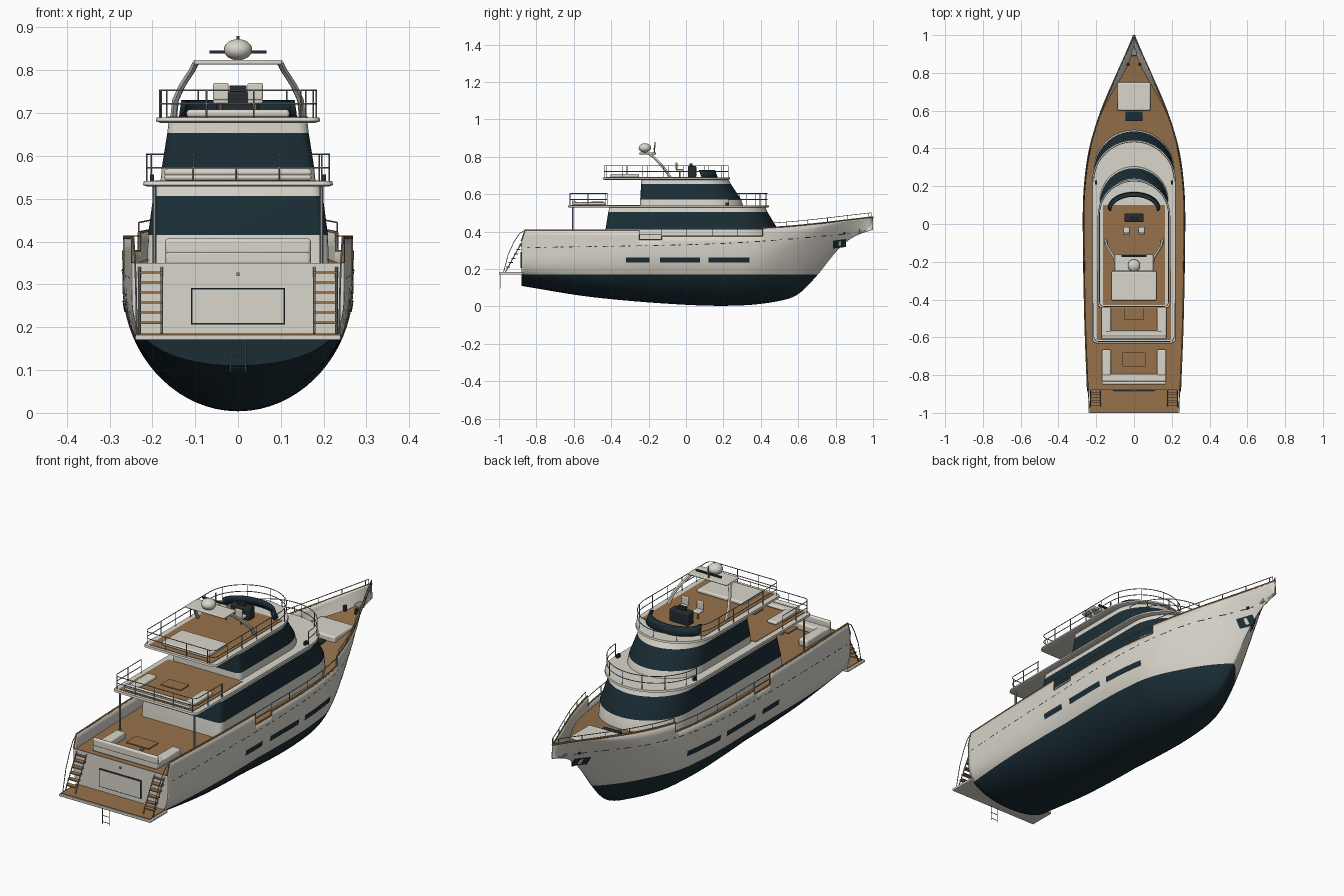
import bpy, bmesh, math
from mathutils import Vector

if "Cube" in bpy.data.objects:
    bpy.data.objects.remove(bpy.data.objects["Cube"])

def mat(name, c):
    m = bpy.data.materials.new(name)
    m.diffuse_color = (*c, 1)
    m.use_nodes = True
    m.node_tree.nodes["Principled BSDF"].inputs["Base Color"].default_value = m.diffuse_color
    return m
CREAM = mat("cream", (.70, .67, .60)); NAVY = mat("navy", (.011, .027, .037))
TEAK = mat("teak", (.31, .17, .07)); STEEL = mat("steel", (.25, .26, .27))
DARK = mat("dark", (.02, .025, .03))

def mesh(name, verts, faces, mats, idx=None):
    me = bpy.data.meshes.new(name)
    me.from_pydata(verts, [], faces)
    for m in mats: me.materials.append(m)
    if idx:
        for p, i in zip(me.polygons, idx): p.material_index = i
    ob = bpy.data.objects.new(name, me)
    bpy.context.collection.objects.link(ob)
    return ob

def box(name, x, y, z, m, bevel=0):
    """Box from (lo, hi) ranges, with optional rounded edges"""
    v = [(a, b, c) for a in x for b in y for c in z]
    f = [(0, 1, 3, 2), (4, 6, 7, 5), (0, 4, 5, 1), (2, 3, 7, 6), (0, 2, 6, 4), (1, 5, 7, 3)]
    ob = mesh(name, v, f, [m])
    if bevel:
        b = ob.modifiers.new("round", 'BEVEL'); b.width = bevel; b.segments = 3
    return ob

def pair(name, x, y, z, m, bevel=0):
    box(name + "_right", x, y, z, m, bevel)
    box(name + "_left", (-x[1], -x[0]), y, z, m, bevel)

def tubes(name, paths, r, m=STEEL):
    cu = bpy.data.curves.new(name, 'CURVE')
    cu.dimensions = '3D'; cu.bevel_depth = r; cu.bevel_resolution = 1; cu.use_fill_caps = True
    for p in paths:
        s = cu.splines.new('POLY'); s.points.add(len(p) - 1)
        for q, c in zip(s.points, p): q.co = (*c, 1)
    tmp = bpy.data.objects.new(name, cu)
    me = bpy.data.meshes.new_from_object(tmp)
    bpy.data.objects.remove(tmp)
    me.materials.clear(); me.materials.append(m)
    bpy.context.collection.objects.link(bpy.data.objects.new(name, me))

def mirror(paths):
    return paths + [[(-x, y, z) for x, y, z in p] for p in paths]

def rail(name, path, h, gap, mid=True, sides=False):
    """Handrail on evenly spaced posts above a base path"""
    up = lambda p, k: (p[0], p[1], p[2] + k)
    out = [[up(p, h) for p in path]] + ([[up(p, h * .5) for p in path]] if mid else [])
    carry = 0
    for a, b in zip(path, path[1:]):
        a, b = Vector(a), Vector(b); L = (b - a).length
        while carry <= L:
            q = a.lerp(b, carry / max(L, 1e-6)); out.append([tuple(q), up(q, h)]); carry += gap
        carry -= L
    out.append([path[-1], up(path[-1], h)])
    tubes(name, mirror(out) if sides else out, .0018)

def spline(t):
    """Smooth interpolation through (y, value) pairs"""
    sl = lambda i: (t[min(i+1, len(t)-1)][1] - t[max(i-1, 0)][1]) / (t[min(i+1, len(t)-1)][0] - t[max(i-1, 0)][0])
    def f(y):
        y = max(t[0][0], min(t[-1][0], y))
        i = max(j for j in range(len(t) - 1) if t[j][0] <= y)
        (a, p), (b, q) = t[i], t[i+1]
        h = b - a; u = (y - a) / h
        return ((2*u**3 - 3*u*u + 1)*p + (u**3 - 2*u*u + u)*h*sl(i) + (3*u*u - 2*u**3)*q + (u**3 - u*u)*h*sl(i+1))
    return f

# Hull form
keel = spline([(-.88, .11), (-.5, .05), (0, .009), (.3, .006), (.5, .03), (.6, .066), (.7, .165), (.8, .29), (.87, .355), (.93, .387), (1, .41)])
beam = spline([(-.88, .248), (-.5, .262), (0, .27), (.2, .264), (.4, .236), (.6, .175), (.8, .09), (.9, .045), (1, .003)])
sheer = spline([(-.88, .408), (0, .411), (.5, .425), (1, .478)])
deck = spline([(-.88, .345), (.2, .345), (.4, .352), (1, .42)])

def half(y, z):
    m = max(0, min(1, (y - .3) / .55)); m = m*m*(3 - 2*m)
    k = keel(y); top = .3 + m * (sheer(y) - .3)
    u = max(0, min(1, (z - k) / (top - k)))
    e = 2 + 1.5 * max(0, min(1, (-y - .2) / .68))
    return beam(y) * ((1 - m) * math.sqrt(1 - (1 - u)**e) + m * u**.85)

def top(y):
    """Sheer with slanted stern, side gate and lowered midship bulwark"""
    if y < -.86: return .35 + (y + .88) * 2.9
    if -.25 < y < -.13: return .357
    if -.13 <= y < .41: return .376
    return sheer(y)

ys = sorted([-.88 + 1.88 * i / 80 for i in range(81)] + [-.86, -.2505, -.2495, -.1305, -.1295, .4095, .4105])
N = 20
V, F = [], []
for y in ys:
    k, s = keel(y), top(y)
    zs = [k + (s - k) * (i / N)**1.8 for i in range(N, -1, -1)]
    V += [(half(y, z), y, z) for z in zs] + [(-half(y, z), y, z) for z in zs[-2::-1]]
R = 2 * N + 1
for j in range(len(ys) - 1):
    F += [(j*R + i, j*R + i + 1, (j+1)*R + i + 1, (j+1)*R + i) for i in range(R - 1)]
hull = mesh("hull", V, F, [CREAM, NAVY])
tr = mesh("transom", V[:R], [tuple(range(R))], [CREAM, NAVY])
for ob in (hull, tr):
    bm = bmesh.new(); bm.from_mesh(ob.data)
    bmesh.ops.bisect_plane(bm, geom=bm.verts[:] + bm.edges[:] + bm.faces[:], plane_co=(0, 0, .172), plane_no=(0, 0, 1))
    for f in bm.faces: f.material_index = int(f.calc_center_median().z < .172)
    bm.to_mesh(ob.data); bm.free()
s = hull.modifiers.new("thickness", 'SOLIDIFY'); s.thickness = .007; s.offset = -1

# Deck and bulwark cap
dy = [y for y in ys if y < .98]
V = [(sx * max(0, half(y, deck(y)) - .003), y, deck(y)) for y in dy for sx in (1, -1)]
mesh("main_deck", V, [(2*i, 2*i+2, 2*i+3, 2*i+1) for i in range(len(dy) - 1)], [TEAK])
tubes("bulwark_cap", mirror([[(half(y, top(y)) - .003, y, top(y)) for y in ys]]), .0045, TEAK)

# Hull windows, anchor pockets and scupper line laid on the hull skin
def patch(name, spans, m, off=.002, n=5):
    V, F = [], []
    for y0, y1, z0, z1, slope in spans:
        for sx in (1, -1):
            b = len(V)
            for i in range(n + 1):
                y = y0 + (y1 - y0) * i / n
                for z in (z0, (z0 + z1) / 2, z1):
                    z += slope * (y - y0); V.append((sx * (half(y, z) + off), y, z))
            for i in range(n):
                for j in (0, 1):
                    q = (b+3*i+j, b+3*i+3+j, b+3*i+4+j, b+3*i+1+j)
                    F.append(q if sx > 0 else q[::-1])
    mesh(name, V, F, [m])
patch("hull_windows", [(a, b, .235, .262, 0) for a, b in ((-.32, -.195), (-.14, .075), (.12, .34))], NAVY)
patch("anchor_pockets", [(.785, .855, .31, .352, .12)], NAVY)
patch("anchors", [(.815, .828, .322, .348, .1)], CREAM, .005)
line = spline([(-.87, .312), (0, .328), (.4, .347), (.95, .395)])
patch("scuppers", [(y, y + (.03 if i % 2 else .014), line(y), line(y) + .004, .04)
                   for i, y in enumerate(-.85 + .045 * j for j in range(39))], DARK, .0015, 1)

# Deckhouses and deck slabs lofted from rounded plan outlines
def outline(w, ya, yf, ysd, r=.025, n=32):
    c = lambda s, a0, a1: [(s*(w - r) + r*math.cos(a0 + (a1-a0)*i/4), ya + r + r*math.sin(a0 + (a1-a0)*i/4)) for i in range(5)]
    arc = [(w*math.cos(math.pi*i/n), ysd + (yf - ysd)*math.sin(math.pi*i/n)) for i in range(n + 1)]
    return c(1, -math.pi/2, 0) + arc + c(-1, math.pi, 1.5*math.pi)

def house(name, levels, bands):
    V, F, I = [], [], []
    for z, w, ya, yf in levels: V += [(x, y, z) for x, y in outline(w, ya, yf, yf - w)]
    n = len(V) // len(levels)
    for j, b in enumerate(bands):
        for i in range(n):
            F.append((j*n + i, j*n + (i+1) % n, (j+1)*n + (i+1) % n, (j+1)*n + i)); I.append(b)
    F += [tuple(range(n))[::-1], tuple(range(len(V) - n, len(V)))]
    mesh(name, V, F, [CREAM, NAVY], I + [0, 0])
house("saloon", [(.34, .212, -.435, .5), (.415, .21, -.43, .49), (.506, .198, -.415, .435), (.532, .195, -.41, .425)], [0, 1, 0])
house("upper_deck", [(.528, .21, -.62, .435), (.532, .222, -.632, .445), (.541, .22, -.63, .443)], [0, 0])
house("wheelhouse", [(.54, .181, -.245, .305), (.572, .178, -.245, .295), (.654, .165, -.24, .24), (.682, .162, -.24, .225)], [0, 1, 0])
house("fly_deck", [(.677, .18, -.435, .225), (.681, .192, -.446, .236), (.69, .19, -.444, .234)], [0, 0])
box("upper_teak", (-.195, .195), (-.615, -.245), (.538, .543), TEAK)
box("fly_teak", (-.163, .163), (-.43, .1), (.688, .692), TEAK)
tubes("deck_posts", mirror([[(.195, -.605, .345), (.195, -.605, .53)]]), .005)

# Rails
o = outline(.213, -.622, .435, .225)
rail("upper_front_rail", [(x, y, .54) for x, y in o if y > .13], .064, .1)
rail("upper_aft_rail", [(x, y, .54) for x, y in [(-.213, -.42)] + o[-5:] + o[:5] + [(.213, -.42)]], .064, .1)
o = outline(.183, -.437, .227, .046)
rail("fly_rail", [(x, y, .69) for x, y in o + o[:1]], .063, .11)
rail("bow_rail", [(half(y, sheer(y)), y, sheer(y)) for y in (.42 + .57*i/16 for i in range(17))], .024, .12, False, True)
rail("side_rail", [(half(y, .376) - .003, y, .376) for y in (-.13 + .54*i/12 for i in range(13))], .037, .135, False, True)
rail("gate_rail", [(half(y, .357) - .003, y, .357) for y in (-.25, -.19, -.13)], .054, .13, True, True)

# Swim platform, stairs, transom door and ladder
box("swim_platform", (-.24, .24), (-1, -.87), (.17, .182), CREAM, .003)
box("platform_teak", (-.232, .232), (-.994, -.88), (.181, .185), TEAK)
for i in range(6):
    y = -.962 + .014 * i; z = .208 + .0235 * i
    pair(f"stair_{i}", (.178, .23), (y, y + .022), (z, z + .005), TEAK)
tubes("stair_stringers", mirror([[(x, -.965, .185), (x, -.88, .34)] for x in (.178, .23)]), .003)
tubes("stair_handrails", mirror([[(.236, -.975, .185), (.238, -.95, .28), (.24, -.92, .345), (.243, -.89, .39), (.246, -.86, .408)]]), .002)
box("transom_door_frame", (-.11, .11), (-.884, -.878), (.206, .292), NAVY)
box("transom_door", (-.106, .106), (-.886, -.88), (.21, .288), CREAM)
box("stern_light", (-.004, .004), (-.886, -.878), (.32, .328), STEEL)
tubes("swim_ladder", [[(x, -.99, .095), (x, -.99, .175)] for x in (-.018, .018)]
      + [[(-.018, -.99, z), (.018, -.99, z)] for z in (.105, .135)], .0015)

# Aft cockpit and upper deck lounges
def lounge(name, z, w, ya, yb, yf, sw, tbl, h):
    box(name + "_seat", (-w, w), (ya, yb), (z, z + h * .55), CREAM, .008)
    box(name + "_backrest", (-w, w), (ya, ya + .018), (z + h * .4, z + h), CREAM, .007)
    pair(name + "_side_seat", (w - sw, w), (yb - .01, yf), (z, z + h * .55), CREAM, .008)
    box(name + "_table", (-tbl[0], tbl[0]), tbl[1:], (z + h * .5, z + h * .5 + .006), TEAK)
    tubes(name + "_table_leg", [[(0, (tbl[1] + tbl[2]) / 2, z), (0, (tbl[1] + tbl[2]) / 2, z + h * .5)]], .008)
lounge("cockpit", .345, .17, -.85, -.795, -.665, .048, (.06, -.755, -.68), .062)
lounge("upper_lounge", .542, .172, -.61, -.565, -.43, .05, (.052, -.505, -.44), .028)

# Flybridge: sunpad, helm, seats, curved windscreen
box("fly_sunpad", (-.12, .12), (-.405, -.25), (.69, .708), CREAM, .007)
box("helm_console", (-.05, .05), (.01, .055), (.69, .75), DARK, .006)
box("helm_screen", (-.02, .02), (.02, .035), (.745, .764), DARK)
for sx in (-1, 1):
    c = .04 * sx
    box("helm_seat", (c - .018, c + .018), (-.05, -.015), (.722, .734), CREAM, .004)
    box("helm_seat_back", (c - .018, c + .018), (-.056, -.046), (.73, .77), CREAM, .004)
    tubes("helm_seat_post", [[(c, -.033, .69), (c, -.033, .722)]], .004)
V = [(.138*(1 - .04*k)*math.cos(a), .085 + .085*math.sin(a) - .015*k, .69 + .04*k)
     for a in (math.pi*i/24 for i in range(25)) for k in (0, 1)]
ws = mesh("windscreen", V, [(2*i, 2*i+2, 2*i+3, 2*i+1) for i in range(24)], [NAVY])
m = ws.modifiers.new("thickness", 'SOLIDIFY'); m.thickness = .012

# Radar arch, dome, scanner and mast
tubes("arch_legs", mirror([[(.15, -.085, .69), (.146, -.11, .73), (.13, -.14, .765), (.107, -.175, .8), (.098, -.2, .818)]]), .008, CREAM)
box("arch_top", (-.103, .103), (-.25, -.16), (.813, .824), CREAM, .004)
bm = bmesh.new(); bmesh.ops.create_uvsphere(bm, u_segments=24, v_segments=14, radius=.033)
me = bpy.data.meshes.new("radar_dome"); bm.to_mesh(me); bm.free(); me.materials.append(CREAM)
dome = bpy.data.objects.new("radar_dome", me); dome.location = (0, -.22, .848); dome.scale.z = .75
bpy.context.collection.objects.link(dome)
box("radar_scanner", (-.067, .067), (-.175, -.165), (.839, .846), DARK)
tubes("mast", [[(0, -.17, .82), (0, -.165, .88)]], .0035)

# Foredeck and navigation lights
box("bow_sunpad", (-.087, .087), (.6, .75), (.36, .4), CREAM, .008)
box("bow_hatch", (-.045, .045), (.545, .595), (.36, .378), NAVY)
tubes("bollards", mirror([[(.03, .845, .385), (.03, .845, .425)]]), .009, DARK)
box("windlass", (-.014, .014), (.89, .93), (.395, .42), STEEL, .004)
pair("nav_light", (.196, .206), (.21, .23), (.541, .557), DARK)

bpy.ops.object.select_all(action='SELECT')
bpy.context.view_layer.objects.active = hull
bpy.ops.object.shade_smooth_by_angle(angle=math.radians(35))
